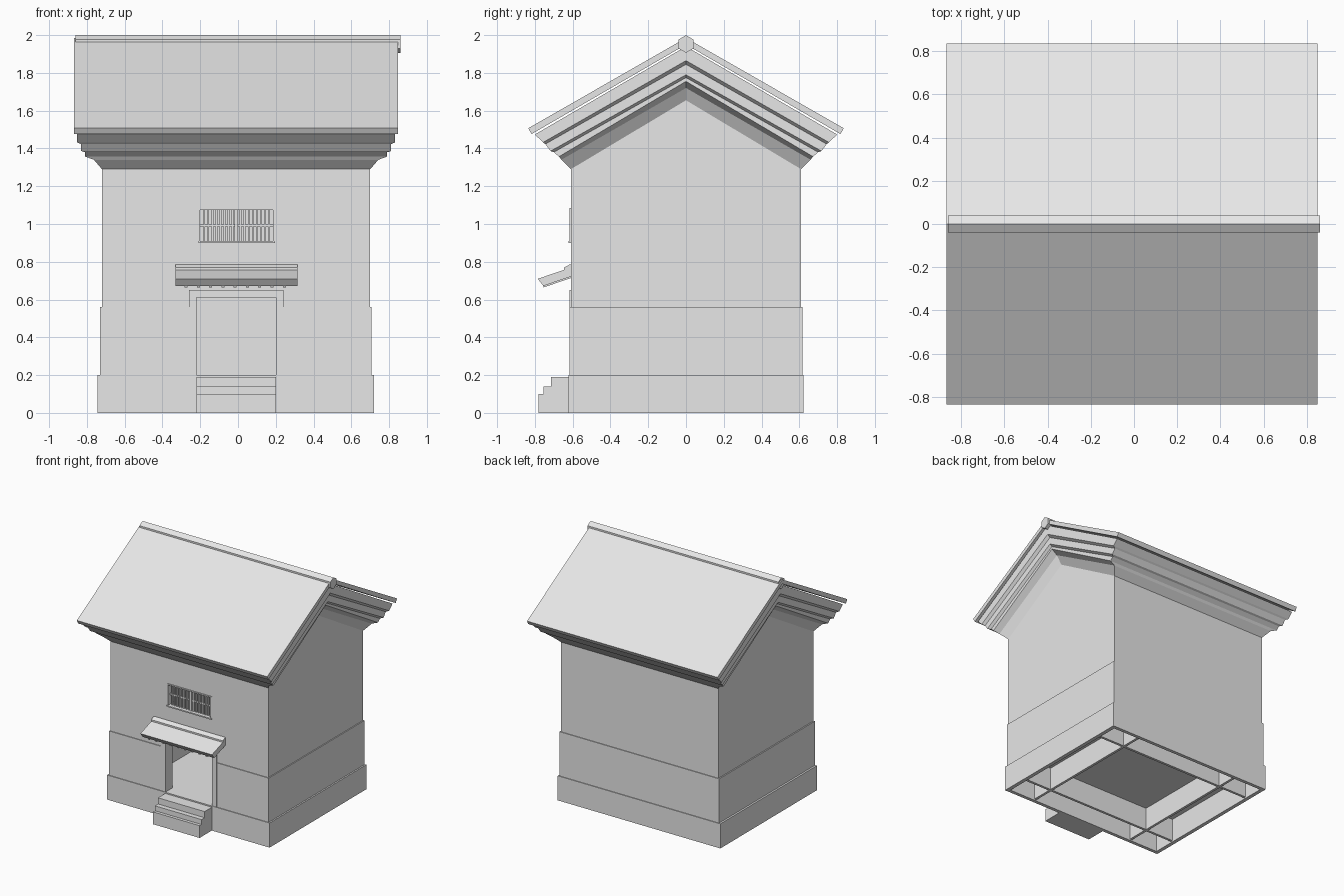
import bpy, bmesh, math

if "Cube" in bpy.data.objects:
    bpy.data.objects.remove(bpy.data.objects["Cube"], do_unlink=True)

GREY = (0.8, 0.8, 0.8, 1.0)
plaster = bpy.data.materials.new("pale grey plaster")
plaster.use_nodes = True
plaster.diffuse_color = GREY
plaster.node_tree.nodes["Principled BSDF"].inputs["Base Color"].default_value = GREY

CX = -0.01  # the walls sit a touch off centre


def finish(name, bm):
    bmesh.ops.recalc_face_normals(bm, faces=bm.faces)
    mesh = bpy.data.meshes.new(name)
    bm.to_mesh(mesh)
    bm.free()
    mesh.materials.append(plaster)
    ob = bpy.data.objects.new(name, mesh)
    bpy.context.scene.collection.objects.link(ob)
    return ob


def prism(name, profile, x0, x1):
    """Extrude a (y, z) outline from x0 to x1."""
    bm = bmesh.new()
    face = bm.faces.new([bm.verts.new((x0, y, z)) for y, z in profile])
    out = bmesh.ops.extrude_face_region(bm, geom=[face])["geom"]
    bmesh.ops.translate(bm, vec=(x1 - x0, 0, 0),
                        verts=[v for v in out if isinstance(v, bmesh.types.BMVert)])
    return finish(name, bm)


def box(name, x0, x1, y0, y1, z0, z1):
    return prism(name, [(y0, z0), (y1, z0), (y1, z1), (y0, z1)], x0, x1)


def bars(name, boxes):
    """Several boxes (x0, x1, y0, y1, z0, z1) in one mesh."""
    bm = bmesh.new()
    for x0, x1, y0, y1, z0, z1 in boxes:
        cube = bmesh.ops.create_cube(bm, size=1)["verts"]
        bmesh.ops.scale(bm, vec=(x1 - x0, y1 - y0, z1 - z0), verts=cube)
        bmesh.ops.translate(bm, vec=((x0 + x1) / 2, (y0 + y1) / 2, (z0 + z1) / 2), verts=cube)
    return finish(name, bm)


def cut(ob, *spans):
    """Subtract boxes and drop the cutters."""
    for span in spans:
        cutter = box("cutter", *span)
        cutter.hide_render = True
        mod = ob.modifiers.new("opening", 'BOOLEAN')
        mod.operation = 'DIFFERENCE'
        mod.solver = 'EXACT'
        mod.object = cutter
        bpy.context.view_layer.objects.active = ob
        bpy.ops.object.modifier_apply(modifier=mod.name)
        bpy.data.objects.remove(cutter, do_unlink=True)


DOOR = (-0.22, 0.2, -0.8, -0.4, 0.1, 0.61)
WINDOW = (-0.2, 0.185, -0.8, -0.4, 0.91, 1.075)
ROOM = (-0.47, 0.45, -0.53, 0.53, 0.1, 1.25)
CORE = (-0.6, 0.58, -0.58, 0.58, 0.1, 0.9)

# Gabled wall body with its room, door and window openings
walls = prism("walls", [(-0.61, 0.2), (0.61, 0.2), (0.61, 1.29), (0, 1.655), (-0.61, 1.29)],
              -0.72, 0.7)
cut(walls, ROOM, DOOR, WINDOW)

# Slightly proud lower wall and door surround
lower = box("lower_wall", -0.73, 0.708, -0.616, 0.616, 0.2, 0.56)
cut(lower, CORE, DOOR)
surround = box("door_surround", -0.26, 0.24, -0.618, -0.6, 0.2, 0.65)
cut(surround, DOOR)

# Hollow plinth, floor on top, crossing foundation walls below
plinth = box("plinth", -0.745, 0.72, -0.622, 0.622, 0, 0.2)
cut(plinth, (-0.715, 0.69, -0.595, 0.595, -0.1, 0.19))
bars("foundation_walls",
     [(CX + s * 0.46 - 0.01, CX + s * 0.46 + 0.01, -0.6, 0.6, 0.01, 0.195) for s in (-1, 1)] +
     [(-0.72, 0.7, s * 0.42 - 0.01, s * 0.42 + 0.01, 0.01, 0.195) for s in (-1, 1)])

# Front steps
prism("front_steps", [(-0.61, 0), (-0.78, 0), (-0.78, 0.1), (-0.755, 0.1), (-0.755, 0.14),
                      (-0.715, 0.14), (-0.715, 0.19), (-0.61, 0.19)], -0.22, 0.2)


# Chevron rings: half width, eave y, eave z, ridge z
def chevron_loft(name, rings):
    bm = bmesh.new()
    loops = []
    for w, e, ze, zr in rings:
        half = [(-e, ze), (0, zr), (e, ze)]
        pts = [(CX + w, y, z) for y, z in half] + [(CX - w, y, z) for y, z in reversed(half)]
        loops.append([bm.verts.new(p) for p in pts])
    for a, b in zip(loops, loops[1:]):
        for i in range(6):
            j = (i + 1) % 6
            bm.faces.new((a[i], a[j], b[j], b[i]))
    for end in (loops[0], loops[-1]):
        bm.faces.new([end[i] for i in (0, 1, 4, 5)])
        bm.faces.new([end[i] for i in (1, 2, 3, 4)])
    return finish(name, bm)


chevron_loft("cornice", [
    (0.71, 0.61, 1.29, 1.655), (0.753, 0.66, 1.34, 1.72), (0.8, 0.672, 1.357, 1.755),
    (0.8, 0.7, 1.38, 1.775), (0.82, 0.717, 1.386, 1.79), (0.82, 0.745, 1.423, 1.845),
    (0.842, 0.757, 1.432, 1.865), (0.842, 0.8, 1.474, 1.94)])
chevron_loft("roof", [(0.858, 0.818, 1.476, 1.95), (0.858, 0.835, 1.507, 1.985)])

# Six-sided ridge roll
prism("ridge_roll", [(0.045 * math.sin(i * math.pi / 3), 1.953 + 0.047 * math.cos(i * math.pi / 3))
                     for i in range(6)], -0.86, 0.86)

# Door canopy with rafter ends
prism("door_canopy", [(-0.6, 0.785), (-0.617, 0.785), (-0.645, 0.77), (-0.645, 0.757),
                      (-0.785, 0.71), (-0.755, 0.672), (-0.6, 0.725)], -0.33, 0.315)
for i in range(9):
    x = -0.275 + i * 0.065
    prism("canopy_rafter", [(-0.755, 0.664), (-0.755, 0.675), (-0.6, 0.728), (-0.6, 0.717)],
          x - 0.008, x + 0.008)

# Window frame and grille
x0, x1, _, _, z0, z1 = WINDOW
bars("window_frame", [
    (x0 - 0.01, x1 + 0.01, -0.616, -0.56, z1, z1 + 0.01),
    (x0 - 0.01, x1 + 0.01, -0.622, -0.56, z0 - 0.01, z0),
    (x0 - 0.01, x0, -0.616, -0.56, z0, z1),
    (x1, x1 + 0.01, -0.616, -0.56, z0, z1),
    (CX - 0.009, CX + 0.009, -0.6, -0.57, z0, z1)])
step = (x1 - x0) / 18
bars("window_grille",
     [(x0 + i * step - 0.005, x0 + i * step + 0.005, -0.595, -0.58, z0, z1) for i in range(1, 18)] +
     [(x0, x1, -0.592, -0.575, 0.988, 0.998)])
